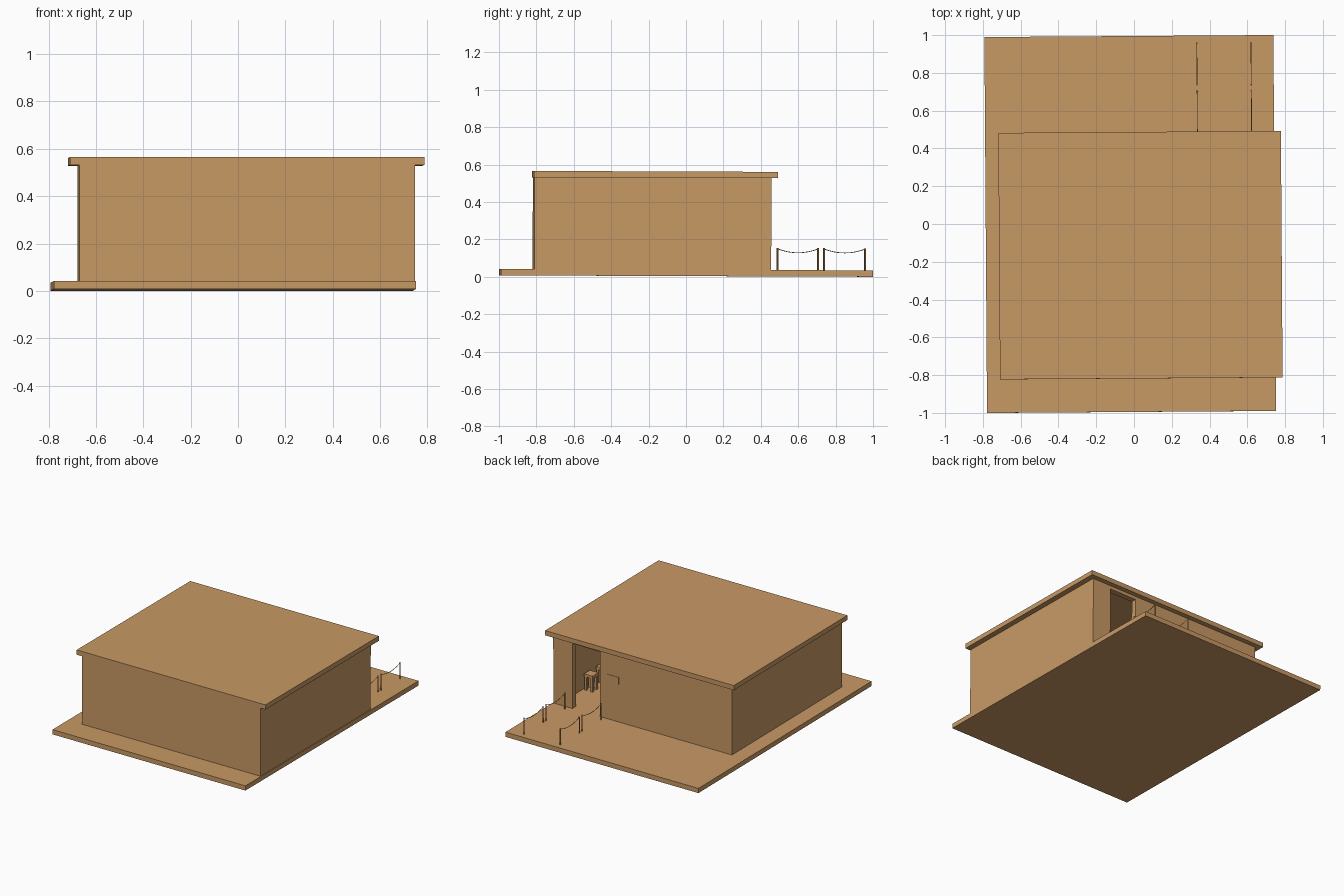
import bpy, bmesh, math
from mathutils import Matrix

if "Cube" in bpy.data.objects:
    bpy.data.objects.remove(bpy.data.objects["Cube"])

tan = bpy.data.materials.new("warm_tan")
tan.diffuse_color = (0.58, 0.32, 0.13, 1)
tan.use_nodes = True
tan.node_tree.nodes["Principled BSDF"].inputs["Base Color"].default_value = tan.diffuse_color

# the whole model sits very slightly turned and tilted
TURN = Matrix.Rotation(math.radians(0.4), 4, 'Z') @ Matrix.Rotation(math.radians(-0.22), 4, 'X')


def finish(name, bm):
    bmesh.ops.recalc_face_normals(bm, faces=bm.faces)
    me = bpy.data.meshes.new(name)
    bm.to_mesh(me)
    bm.free()
    me.materials.append(tan)
    ob = bpy.data.objects.new(name, me)
    bpy.context.collection.objects.link(ob)
    ob.matrix_world = TURN
    return ob


def add_box(bm, x0, x1, y0, y1, z0, z1):
    m = Matrix.Translation(((x0 + x1) / 2, (y0 + y1) / 2, (z0 + z1) / 2))
    m = m @ Matrix.Diagonal((x1 - x0, y1 - y0, z1 - z0, 1))
    bmesh.ops.create_cube(bm, size=1, matrix=m)


def box(name, *dims):
    bm = bmesh.new()
    add_box(bm, *dims)
    return finish(name, bm)


FLOOR, CEIL = 0.038, 0.529

# ground slab and roof
box("ground_slab", -0.785, 0.745, -0.995, 0.995, 0.004, FLOOR)
box("roof", -0.715, 0.781, -0.82, 0.485, CEIL, 0.563)

# walls: plan outline with a door gap in the back, extruded upward
X0, X1, Y0, Y1, T = -0.675, 0.741, -0.816, 0.45, 0.04
D0, D1 = 0.37, 0.59
plan = [(D0, Y1), (X0, Y1), (X0, Y0), (X1, Y0), (X1, Y1), (D1, Y1),
        (D1, Y1 - T), (X1 - T, Y1 - T), (X1 - T, Y0 + T),
        (X0 + T, Y0 + T), (X0 + T, Y1 - T), (D0, Y1 - T)]
bm = bmesh.new()
face = bm.faces.new([bm.verts.new((x, y, FLOOR)) for x, y in plan])
ext = bmesh.ops.extrude_face_region(bm, geom=[face], use_keep_orig=True)
bmesh.ops.translate(bm, vec=(0, 0, CEIL - FLOOR),
                    verts=[v for v in ext["geom"] if isinstance(v, bmesh.types.BMVert)])
finish("walls", bm)
box("door_lintel", D0, D1, Y1 - T, Y1, 0.505, CEIL)

# small plate beside the door
box("wall_plate", 0.22, 0.31, Y1 - 0.004, Y1 + 0.003, 0.31, 0.36)

# stools inside the doorway
for i in range(3):
    x, y = 0.655, 0.14 - 0.14 * i
    bm = bmesh.new()
    add_box(bm, x - 0.034, x + 0.034, y - 0.034, y + 0.034, 0.135, 0.155)
    for sx in (-1, 1):
        for sy in (-1, 1):
            cx, cy = x + sx * 0.024, y + sy * 0.024
            add_box(bm, cx - 0.008, cx + 0.008, cy - 0.008, cy + 0.008, FLOOR, 0.135)
    finish("stool", bm)


# rope barriers: thin posts with sagging ropes
def post(x, y):
    bm = bmesh.new()
    bmesh.ops.create_cone(bm, cap_ends=True, segments=10, radius1=0.004, radius2=0.004,
                          depth=0.118, matrix=Matrix.Translation((x, y, FLOOR + 0.059)))
    finish("barrier_post", bm)


def rope(x, y0, y1):
    cu = bpy.data.curves.new("barrier_rope", 'CURVE')
    cu.dimensions = '3D'
    cu.bevel_depth = 0.002
    cu.bevel_resolution = 1
    cu.use_fill_caps = True
    sp = cu.splines.new('POLY')
    sp.points.add(12)
    for i, p in enumerate(sp.points):
        t = i / 12
        p.co = (x, y0 + (y1 - y0) * t, 0.152 - 0.021 * 4 * t * (1 - t), 1)
    cu.materials.append(tan)
    ob = bpy.data.objects.new("barrier_rope", cu)
    bpy.context.collection.objects.link(ob)
    ob.matrix_world = TURN


for x in (0.339, 0.626):
    for y0, y1 in ((0.486, 0.702), (0.734, 0.954)):
        post(x, y0)
        post(x, y1)
        rope(x, y0, y1)
